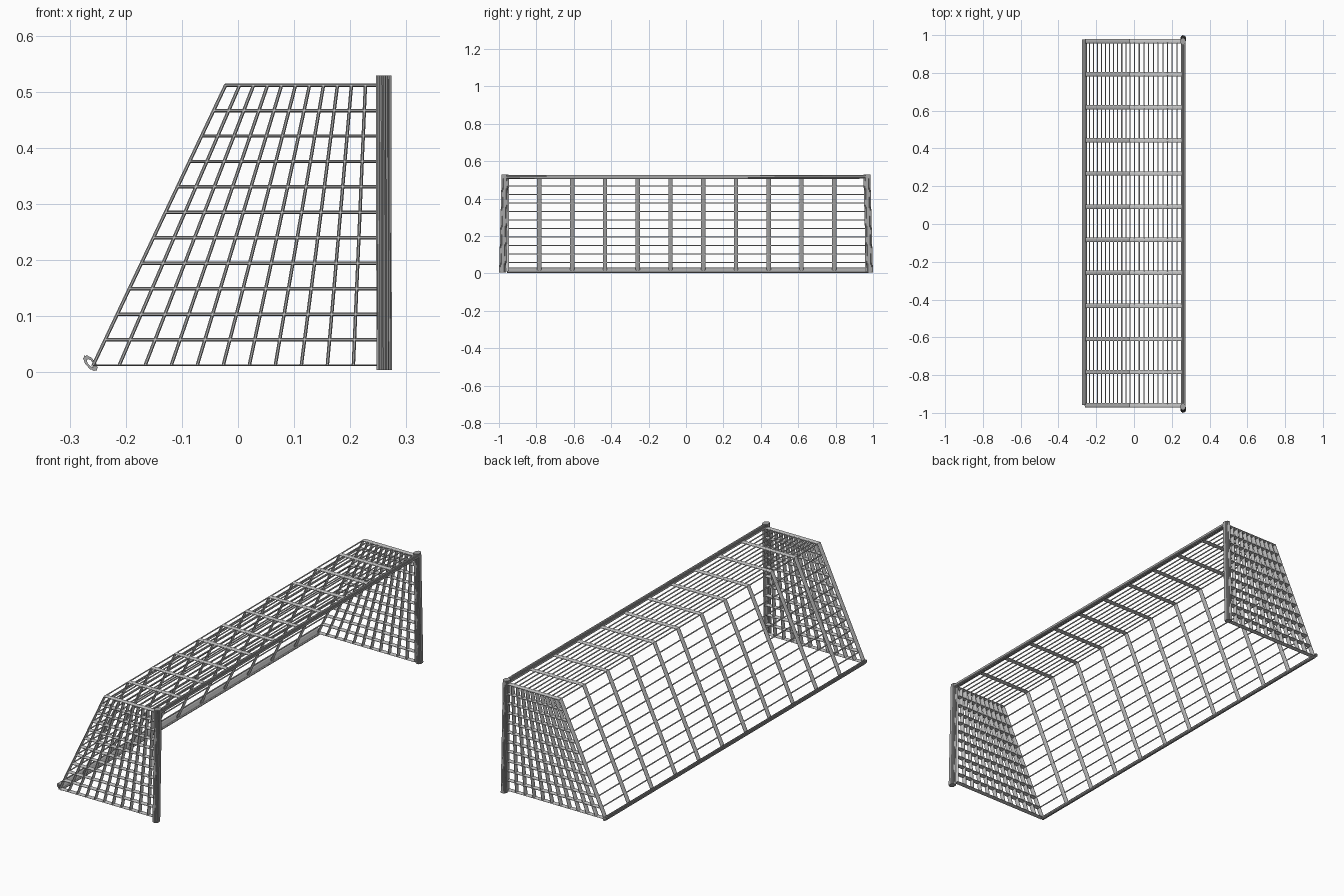
import bpy, bmesh, math
from mathutils import Vector

if "Cube" in bpy.data.objects:
    bpy.data.objects.remove(bpy.data.objects["Cube"])

Y = Vector((0, 1, 0))


def round_profile(n=8, s=1.0):
    """Regular polygon as (u, v) pairs."""
    return [(s * math.cos(2 * math.pi * (i + 0.5) / n), s * math.sin(2 * math.pi * (i + 0.5) / n)) for i in range(n)]


def ribbed_profile(steps=14, depth=0.1):
    """Round bar with flat faces along u and fine grooves on its two v sides."""
    pts = []
    for side in (0, math.pi):
        for i in range(steps + 1):
            a = side + math.radians(25 + 130 * i / steps)
            k = 1 - depth * (i % 2)
            pts.append((k * math.cos(a), k * math.sin(a)))
    return pts


def tube(bm, p, q, u, v, profile, hole=0):
    """Bar from p to q with half-axes u and v; hole > 0 makes it an open pipe."""
    p, q, u, v = Vector(p), Vector(q), Vector(u), Vector(v)
    n = len(profile)

    def ring(c, s):
        return [bm.verts.new(c + s * (u * a + v * b)) for a, b in profile]

    rings = [ring(p, 1), ring(q, 1)]
    if hole:
        rings += [ring(q, hole), ring(p, hole)]
        rings.append(rings[0])
    else:
        bm.faces.new(rings[0])
        bm.faces.new(rings[1])
    for a, b in zip(rings, rings[1:]):
        for i in range(n):
            j = (i + 1) % n
            bm.faces.new((a[i], a[j], b[j], b[i]))


def strand(bm, p, q, r=0.0033, ry=0.0125):
    """Flat net cord lying in an xz plane."""
    d = (Vector(q) - Vector(p)).normalized()
    tube(bm, p, q, d.cross(Y) * r, Y * ry, round_profile())


def grey(name, g):
    m = bpy.data.materials.new(name)
    m.diffuse_color = (g, g, g, 1)
    m.use_nodes = True
    m.node_tree.nodes["Principled BSDF"].inputs["Base Color"].default_value = m.diffuse_color
    return m


steel = grey("frame_steel", 0.38)
cord = grey("net_cord", 0.58)


def finish(bm, name, mat):
    bmesh.ops.recalc_face_normals(bm, faces=bm.faces[:])
    me = bpy.data.meshes.new(name)
    bm.to_mesh(me)
    bm.free()
    me.materials.append(mat)
    ob = bpy.data.objects.new(name, me)
    bpy.context.collection.objects.link(ob)


# net outline
Z0, Z1 = 0.013, 0.512
XB, XT, XF = -0.258, -0.022, 0.252
YA, YB = -0.959, 0.968
N = 11


def mix(a, b, t):
    return a + (b - a) * t


# posts, slightly splayed at the foot
for name, s in (("left_post", -1), ("right_post", 1)):
    bm = bmesh.new()
    tube(bm, (0.2605, s * 0.981, 0.004), (0.2595, s * 0.967, 0.529),
         (0.0152, 0, 0), (0, 0.0188, 0), ribbed_profile())
    finish(bm, name, steel)

# crossbar
bm = bmesh.new()
tube(bm, (0.264, -0.972, 0.515), (0.264, 0.972, 0.517), (0.0100, 0, 0), (0, 0, 0.0108), ribbed_profile(10))
finish(bm, "crossbar", steel)

# open pipe along the ground at the back
bm = bmesh.new()
tube(bm, (-0.263, -0.957, 0.0165), (-0.263, 0.977, 0.0165),
     (0.0065, 0, 0.0055), (-0.0115, 0, 0.0135), ribbed_profile(8), hole=0.5)
finish(bm, "back_ground_bar", steel)

# side nets
for name, y in (("left_side_net", YA), ("right_side_net", YB)):
    bm = bmesh.new()
    for i in range(N + 1):
        t = i / N
        z = mix(Z0, Z1, t)
        strand(bm, (mix(XB, XT, t), y, z), (XF, y, z), 0.0016 if i == 0 else 0.0033)
        strand(bm, (mix(XB, XF, t), y, Z0), (mix(XT, XF, t), y, Z1))
    finish(bm, name, cord)

# bent ribs over the roof and back
bm = bmesh.new()
for i in range(1, N):
    y = mix(YA, YB, i / N)
    strand(bm, (XB, y, Z0), (XT, y, Z1))
    strand(bm, (XT, y, Z1), (XF, y, Z1))
finish(bm, "net_ribs", cord)

# long cords across the back and roof
bm = bmesh.new()
for i in range(N + 1):
    t = i / N
    points = [(mix(XB, XT, t), mix(Z0, Z1, t))]
    if i:
        points.append((mix(XT, XF, t), Z1))
    for x, z in points:
        tube(bm, (x, YA, z), (x, YB, z), (0.003, 0, 0), (0, 0, 0.003), round_profile())
finish(bm, "net_long_cords", cord)
